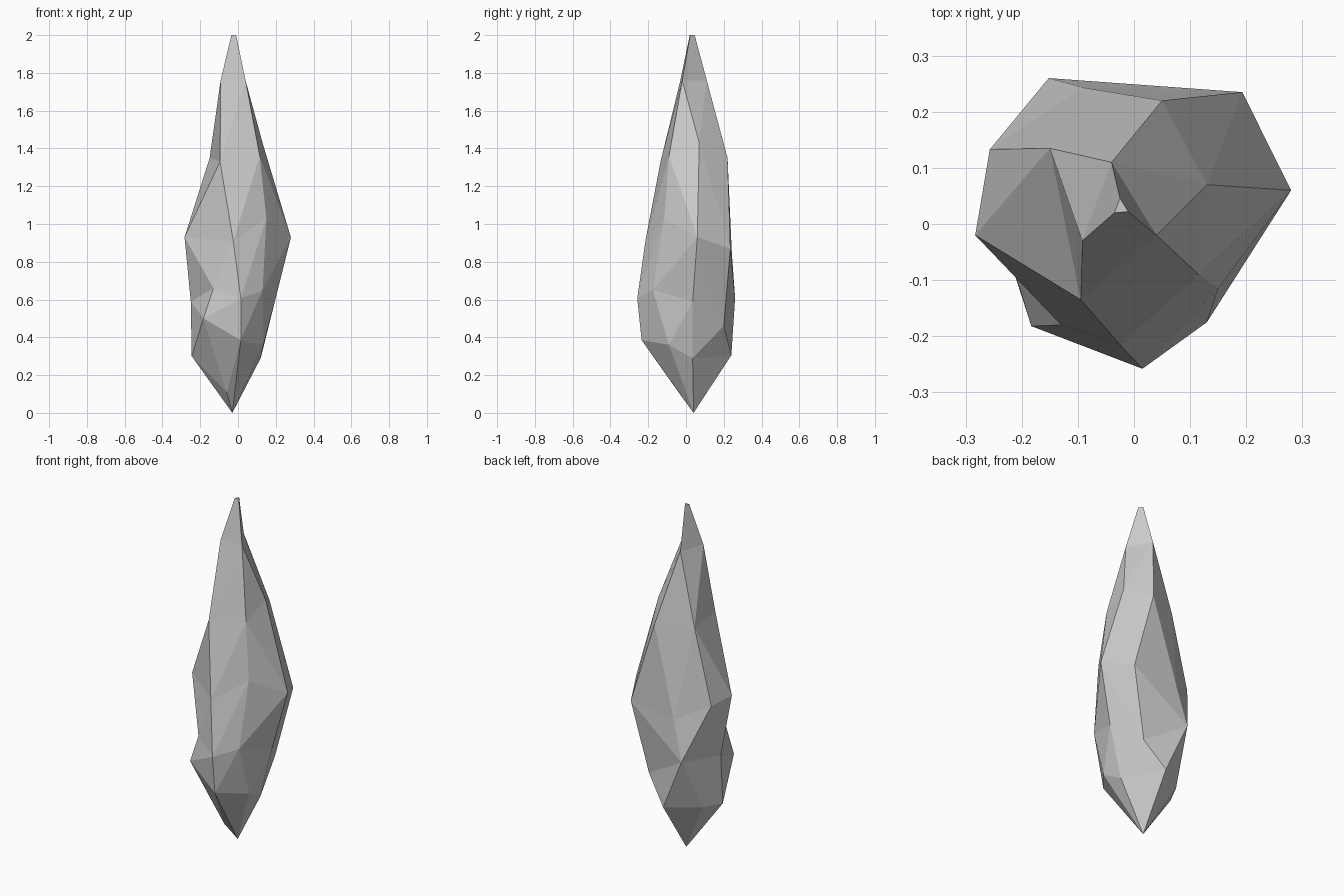
import bpy, bmesh
from mathutils import Vector

if "Cube" in bpy.data.objects:
    bpy.data.objects.remove(bpy.data.objects["Cube"])

# Seven ridges run down the shard; some of them merge towards the tip.
# Each ring lists the ridge points counter-clockwise, starting at the front.
T1, T2, T3 = (-.035, .02, 2), (-.01, .022, 2), (-.025, .046, 2)
L, G, P = (-.092, -.03, 1.76), (.04, -.02, 1.76), (-.04, .11, 1.76)
K, N = (-.095, -.135, 1.33), (-.15, .135, 1.35)
BASE = (-.03, .04, 0)

rings = [
    # blunt tip
    [T1, T2, T2, T3, T3, T1, T1],
    # neck
    [L, G, G, P, P, L, L],
    # shoulder
    [K, (.115, -.09, 1.36), (.13, .07, 1.43), (.05, .22, 1.35), N, N, K],
    # widest ring
    [(-.025, -.215, .91), (.15, -.115, 1.03), (.28, .06, .93), (.193, .235, .87),
     (-.09, .243, .84), (-.257, .133, .92), (-.283, -.02, .93)],
    # lower body
    [(.015, -.258, .605), (.13, -.175, .65), (.195, .035, .59), (.1, .2, .46),
     (-.152, .26, .61), (-.25, .035, .59), (-.13, -.18, .66)],
    # lower shoulder
    [(.015, -.235, .385), (.135, -.09, .36), (.12, .035, .29), (-.02, .24, .305),
     (-.19, .12, .305), (-.245, .01, .3), (-.183, -.182, .5)],
    # base point with one small nick
    [BASE] * 6 + [(-.06, -.04, .11)],
]

bm = bmesh.new()
verts = {}


def vert(p):
    if p not in verts:
        verts[p] = bm.verts.new(p)
    return verts[p]


def add_face(*pts):
    """Make a triangle unless ridges have merged there."""
    if len(set(pts)) == 3:
        bm.faces.new([vert(p) for p in pts])


# Facets between rings, folded outwards along the raised diagonal
for upper, lower in zip(rings, rings[1:]):
    for i in range(7):
        j = (i + 1) % 7
        a, b, c, d = upper[i], lower[i], lower[j], upper[j]
        va, vb, vc, vd = map(Vector, (a, b, c, d))
        ac_outer = (va + vc - vb - vd).dot((vc - va).cross(vd - vb)) >= 0
        if len({a, b, c, d}) < 4 or ac_outer:
            add_face(a, b, c)
            add_face(a, c, d)
        else:
            add_face(a, b, d)
            add_face(b, c, d)

# Cap the tip, close the small gap at the base
add_face(T1, T2, T3)
bmesh.ops.holes_fill(bm, edges=[e for e in bm.edges if e.is_boundary], sides=0)
bmesh.ops.recalc_face_normals(bm, faces=bm.faces)

mesh = bpy.data.meshes.new("crystal_shard")
bm.to_mesh(mesh)
bm.free()
shard = bpy.data.objects.new("crystal_shard", mesh)
bpy.context.collection.objects.link(shard)
